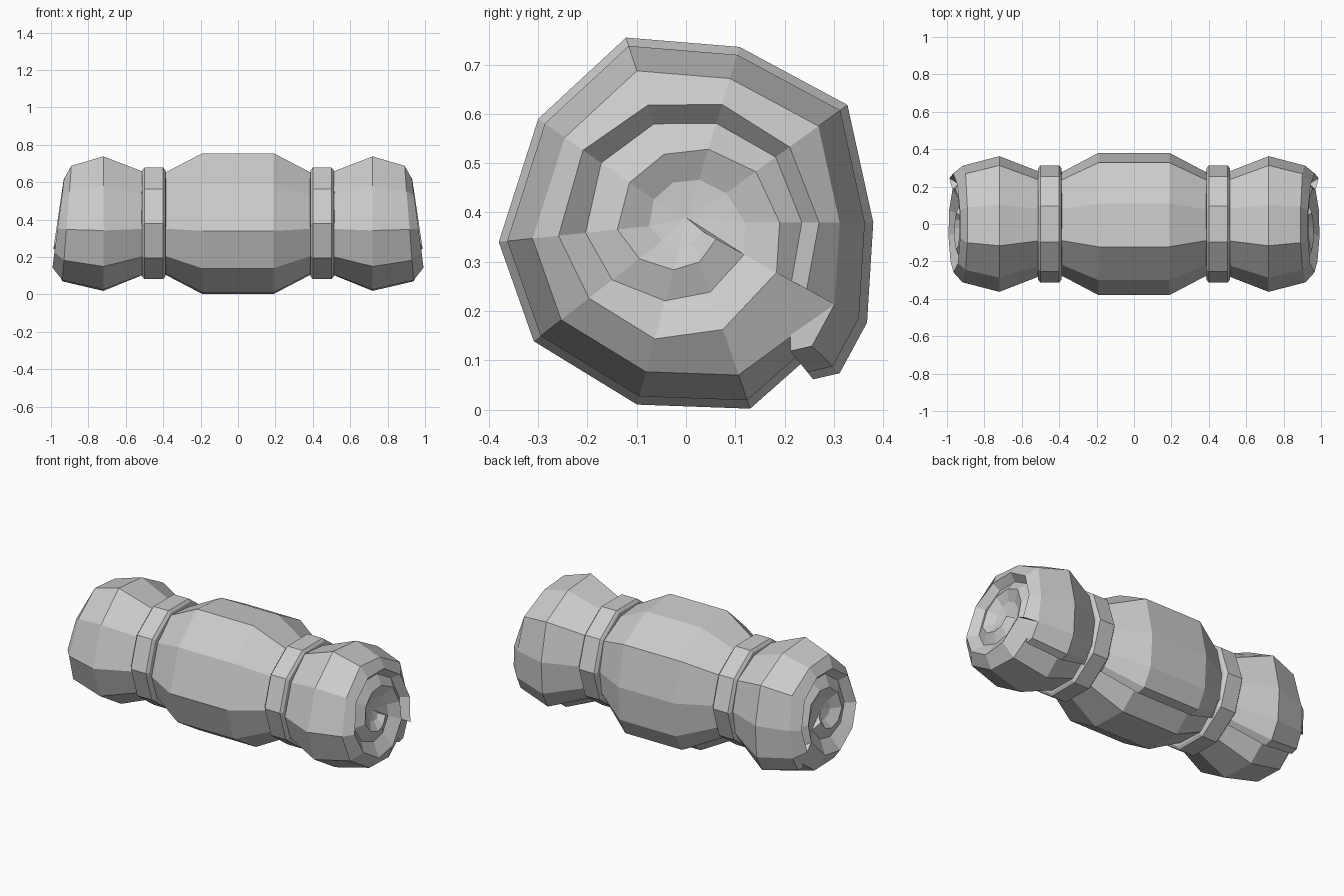
import bpy, bmesh
from math import sin, cos, radians

if "Cube" in bpy.data.objects:
    bpy.data.objects.remove(bpy.data.objects["Cube"])

CZ = 0.38  # height of the roll axis

# Cross-section (angle, radius), starting at the blanket edge and going round;
# the last three points form the loose overlapping flap
SECTION = [(331, .42), (0, .38), (36, .405), (73, .372), (108, .394), (145, .366),
           (186, .382), (218, .392), (255, .383), (289, .40),
           (314.5, .37), (309, .41), (315.5, .437)]
ANGLES = [a for a, r in SECTION[:10]]

# Lengthwise profile of one half (x, radius scale)
PROFILE = [(.19, 1.0), (.385, .73), (.51, .74), (.72, .955), (.915, .82)]

# Spiral on the ends: crest and groove radii over two turns
CREST = [.28, .27, .26, .25, .25, .255, .26, .25, .245, .23, .21,
         .19, .175, .155, .145, .14, .14, .12, .10, .085, .07]
GROOVE = [.245, .235, .225, .21, .21, .21, .205, .19, .165, .15, .135,
          .12, .10, .09, .085, .08, .075, .06, .05, .045, .04]


def make_object(name, bm):
    bmesh.ops.recalc_face_normals(bm, faces=bm.faces)
    me = bpy.data.meshes.new(name)
    bm.to_mesh(me)
    bm.free()
    ob = bpy.data.objects.new(name, me)
    bpy.context.collection.objects.link(ob)
    return ob


def vert(bm, x, ang, r):
    a = radians(ang)
    return bm.verts.new((x, r * cos(a), CZ + r * sin(a)))


def bridge(bm, a, b):
    n = len(a)
    for i in range(n):
        j = (i + 1) % n
        bm.faces.new((a[i], a[j], b[j], b[i]))


def body_ring(bm, x, s):
    side = 1 if x > 0 else -1
    vs = []
    for ang, r in SECTION:
        rr = r * s
        if s < .75:
            rr = min(rr, .292)  # pulled tight under the strap
        tilt = -.025 * sin(radians(ang)) if abs(x) > .9 else 0
        vs.append(vert(bm, x + side * tilt, ang, rr))
    return vs


def spiral_end(bm, ring, side):
    # Rolled end: crest and groove spirals stitched turn to turn
    def line(radii, x0, x1):
        n = len(radii) - 1
        out = []
        for k, r in enumerate(radii):
            a = ANGLES[k % 10]
            x = x0 + (x1 - x0) * k / n - .14 * r * sin(radians(a))
            out.append(vert(bm, side * x, a, r))
        return out
    crest = line(CREST, .968, .945)
    groove = line(GROOVE, .92, .915)
    centre = bm.verts.new((side * .905, 0, CZ + .01))
    outer = ring[:10] + [ring[0]]
    for k in range(10):
        bm.faces.new((outer[k], outer[k + 1], crest[k + 1], crest[k]))
        bm.faces.new((groove[k], groove[k + 1], crest[k + 11], crest[k + 10]))
        bm.faces.new((groove[k + 10], groove[k + 11], centre))
    for k in range(20):
        bm.faces.new((crest[k], crest[k + 1], groove[k + 1], groove[k]))
    bm.faces.new((ring[0], crest[0], groove[0], crest[10]))
    bm.faces.new((groove[10], crest[20], groove[20], centre))
    # end of the flap
    bm.faces.new((ring[9], ring[10], ring[0]))
    bm.faces.new((ring[10], ring[11], ring[12], ring[0]))


# Rolled blanket
bm = bmesh.new()
stations = [(-x, s) for x, s in reversed(PROFILE)] + PROFILE
rings = [body_ring(bm, x, s) for x, s in stations]
for a, b in zip(rings, rings[1:]):
    bridge(bm, a, b)
spiral_end(bm, rings[0], -1)
spiral_end(bm, rings[-1], 1)
make_object("bedroll", bm)

# Two straps
for name, cx in (("left_strap", -.45), ("right_strap", .45)):
    bm = bmesh.new()
    loops = [[vert(bm, cx + dx, 36 * i, r) for i in range(10)]
             for dx, r in ((-.065, .27), (-.062, .298), (-.05, .314),
                           (.05, .314), (.062, .298), (.065, .27))]
    for a, b in zip(loops, loops[1:] + loops[:1]):
        bridge(bm, a, b)
    make_object(name, bm)
